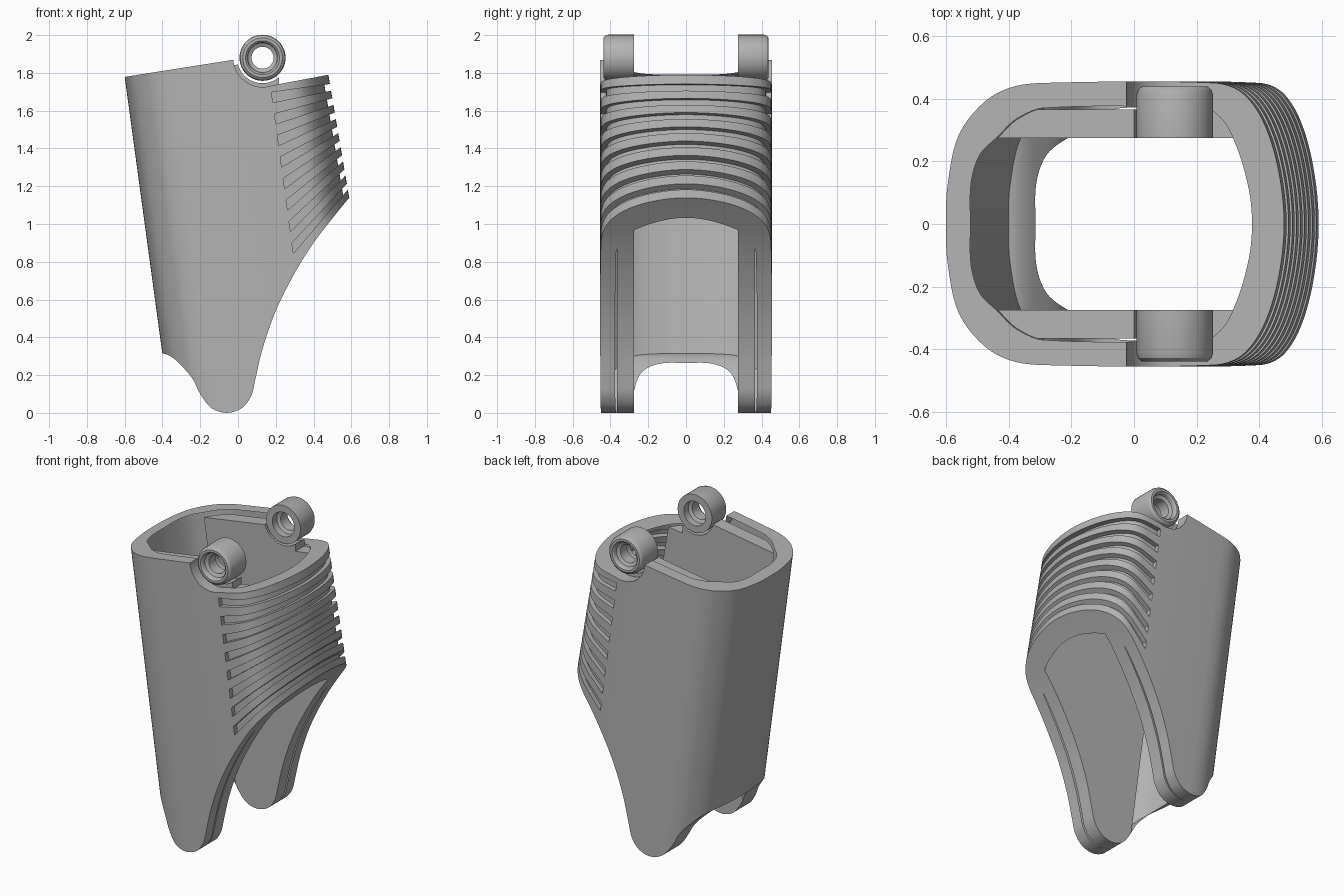
import bpy, bmesh, math
from mathutils import Vector

if "Cube" in bpy.data.objects:
    bpy.data.objects.remove(bpy.data.objects["Cube"])

grey = bpy.data.materials.new("plain grey")
grey.use_nodes = True
grey.diffuse_color = (0.45, 0.45, 0.45, 1)
grey.node_tree.nodes["Principled BSDF"].inputs["Base Color"].default_value = grey.diffuse_color

RIM_Z = 1.78
HUB = Vector((0.13, 1.88))


def spline(points, closed=False, steps=6):
    """Smooth curve through 2D points, with chord-length tangents."""
    p = [Vector(q) for q in points]
    n = len(p)

    def tangent(i):
        a = p[(i - 1) % n] if closed else p[max(i - 1, 0)]
        b = p[(i + 1) % n] if closed else p[min(i + 1, n - 1)]
        return (b - a) / ((b - p[i]).length + (p[i] - a).length)

    out = []
    for i in range(n if closed else n - 1):
        j = (i + 1) % n
        h = (p[j] - p[i]).length
        for s in range(steps):
            t = s / steps
            out.append(p[i] * (2*t**3 - 3*t*t + 1) + tangent(i) * h * (t**3 - 2*t*t + t)
                       + p[j] * (3*t*t - 2*t**3) + tangent(j) * h * (t**3 - t*t))
    return out if closed else out + [p[-1]]


def section(half):
    """Closed cross-section from its +y half."""
    return spline(half + [(x, -y) for x, y in half[-2:0:-1]], closed=True)


def inset(loop, d):
    out = []
    for i, p in enumerate(loop):
        t = (loop[(i + 1) % len(loop)] - loop[i - 1]).normalized()
        out.append(p + Vector((t.y, -t.x)) * d)
    return out


def arc(radius, start, end, count=16):
    angles = [math.radians(start + (end - start) * i / count) for i in range(count + 1)]
    return [HUB + Vector((math.cos(a), math.sin(a))) * radius for a in angles]


def finish(bm, name):
    bmesh.ops.recalc_face_normals(bm, faces=bm.faces)
    mesh = bpy.data.meshes.new(name)
    bm.to_mesh(mesh)
    bm.free()
    mesh.materials.append(grey)
    ob = bpy.data.objects.new(name, mesh)
    bpy.context.collection.objects.link(ob)
    return ob


def ring_pair(bm, loop):
    """The section at the bottom and top of the leaning body."""
    rings = []
    for z in (-0.1, 2.1):
        rings.append([bm.verts.new((p.x + (0.136 if p.x < 0 else 0.17) * (RIM_Z - z), p.y, z))
                      for p in loop])
    return rings


def bridge(bm, a, b, index=0):
    for i in range(len(a)):
        j = (i + 1) % len(a)
        bm.faces.new((a[i], a[j], b[j], b[i])).material_index = index


def solid_body(loop, name):
    bm = bmesh.new()
    low, high = ring_pair(bm, loop)
    bridge(bm, low, high)
    bm.faces.new(low)
    bm.faces.new(high)
    return finish(bm, name)


def prisms(profiles, y0, y1, name):
    """Extrude x-z outlines along y."""
    bm = bmesh.new()
    for profile in profiles:
        a = [bm.verts.new((x, y0, z)) for x, z in profile]
        b = [bm.verts.new((x, y1, z)) for x, z in profile]
        bridge(bm, a, b)
        bm.faces.new(a)
        bm.faces.new(b)
    return finish(bm, name)


def boolean(ob, cutter, operation):
    mod = ob.modifiers.new("cut", 'BOOLEAN')
    mod.operation, mod.solver, mod.object = operation, 'EXACT', cutter
    bpy.context.view_layer.objects.active = ob
    bpy.ops.object.modifier_apply(modifier=mod.name)
    bpy.data.objects.remove(cutter)


def smooth(ob):
    bpy.ops.object.select_all(action='DESELECT')
    ob.select_set(True)
    bpy.context.view_layer.objects.active = ob
    bpy.ops.object.shade_smooth_by_angle(angle=math.radians(30))


# Cross-sections at rim height and the side outline of the lower edge
outer = section([(-.6, 0), (-.595, .12), (-.56, .28), (-.48, .385), (-.39, .435), (-.28, .45),
                 (.25, .45), (.34, .42), (.41, .33), (.46, .18), (.48, 0)])
inner = section([(-.52, 0), (-.518, .13), (-.49, .22), (-.43, .28), (-.37, .335), (-.28, .37),
                 (.2, .37), (.26, .35), (.31, .28), (.36, .13), (.375, 0)])
lower_edge = spline([(.7, 1.26), (.59, 1.14), (.5, 1.03), (.4, .9), (.3, .74), (.2, .54),
                     (.13, .34), (.09, .17), (.07, .09), (.02, .025), (-.06, 0), (-.14, .025),
                     (-.2, .1), (-.24, .18), (-.3, .25), (-.35, .295), (-.4, .315), (-.6, .33)],
                    steps=4) + [Vector((-.75, .33))]

# Outer shell: leaning tube trimmed to the side outline
bm = bmesh.new()
out_low, out_high = ring_pair(bm, outer)
in_low, in_high = ring_pair(bm, inner)
bridge(bm, out_low, out_high)
bridge(bm, in_low, in_high, 1)
bridge(bm, out_low, in_low)
bridge(bm, out_high, in_high)
shell = finish(bm, "outer_shell")
shell.data.materials.append(grey)
shell_top = [(-.75, 1.755)] + arc(.155, 184, 290) + [(.48, 1.79), (.7, 1.83)]
boolean(shell, prisms([shell_top + lower_edge], -1, 1, "trim"), 'INTERSECT')

# Fanned grooves, cut only skin deep
grooves = []
for i in range(8):
    x0, z0 = .185 + .0155 * i, 1.67 - .114 * i
    x1, z1 = .5 + .0125 * i, 1.725 - .074 * i
    x2 = .75
    z2 = z1 + (z1 - z0) * (x2 - x1) / (x1 - x0)
    grooves.append([(x0, z0 - .027), (x1, z1 - .018), (x2, z2 - .012),
                    (x2, z2 + .012), (x1, z1 + .018), (x0 - .008, z0 + .027)])
cutter = prisms(grooves, -1, 1, "groove_cutter")
boolean(cutter, solid_body(inset(outer, .03), "groove_core"), 'DIFFERENCE')
boolean(shell, cutter, 'DIFFERENCE')

# The shell is an open skin inside, between rim and lower edge
bm = bmesh.new()
bm.from_mesh(shell.data)
bmesh.ops.delete(bm, geom=[f for f in bm.faces if f.material_index == 1], context='FACES')
bm.to_mesh(shell.data)
bm.free()
shell.data.materials.pop(index=1)
smooth(shell)

# Side pads with a cradle, and the hubs they carry
pad_top = [(-.75, 1.725), (-.02, 1.84)] + arc(.135, 195, 310) + [(.217, 1.73), (.7, 1.80)]
hub_profile = [(.122, .275), (.122, .412), (.117, .428), (.105, .438), (.09, .438), (.082, .43),
               (.078, .41), (.058, .40), (.058, .33), (.078, .32), (.078, .275)]
SEGMENTS = 48
for side, label in ((-1, "front"), (1, "back")):
    pad = prisms([pad_top + lower_edge], side * .275, side * .365, label + "_pad")
    boolean(pad, solid_body(inner, "pad_limit"), 'INTERSECT')
    smooth(pad)

    bm = bmesh.new()
    rings = []
    for r, y in hub_profile:
        rings.append([bm.verts.new((HUB.x + r * math.cos(math.tau * k / SEGMENTS), side * y,
                                    HUB.y + r * math.sin(math.tau * k / SEGMENTS)))
                      for k in range(SEGMENTS)])
    for k, ring in enumerate(rings):
        bridge(bm, ring, rings[(k + 1) % len(rings)])
    smooth(finish(bm, label + "_hub"))
